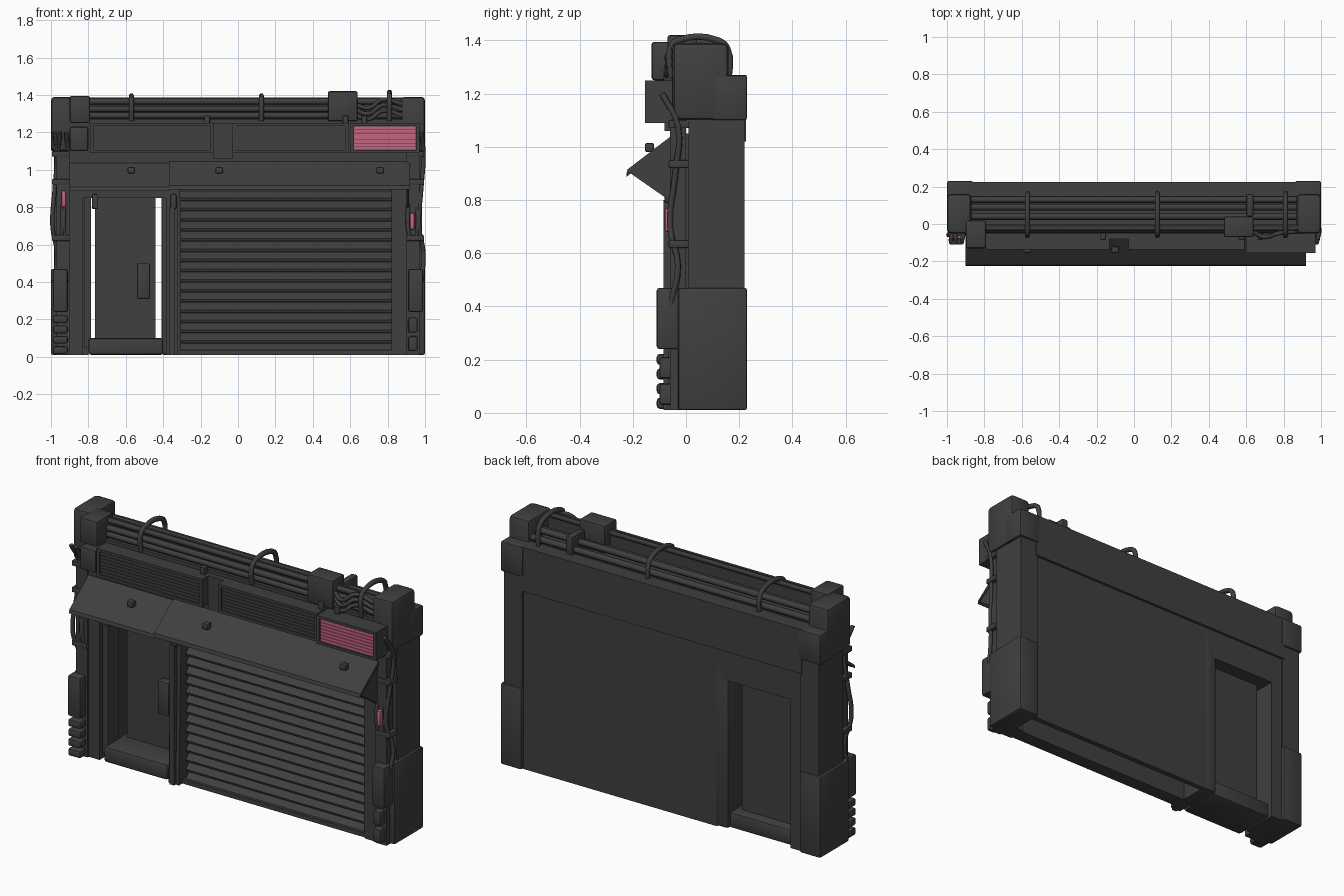
import bpy
import math

default = bpy.data.objects.get("Cube")
if default:
    bpy.data.objects.remove(default, do_unlink=True)


def material(name, colour):
    mat = bpy.data.materials.new(name)
    mat.use_nodes = True
    mat.diffuse_color = colour
    mat.node_tree.nodes["Principled BSDF"].inputs["Base Color"].default_value = colour
    return mat


DARK = material("charcoal metal", (.05, .05, .05, 1))
PINK = material("pink panel", (.56, .13, .22, 1))

# Shared depths of the facade
FRONT, BACK, SKIN = -.05, .21, .02


def finish(obj, mat, bevel=0):
    obj.data.materials.append(mat)
    if bevel:
        mod = obj.modifiers.new("soft edges", "BEVEL")
        mod.width = bevel
        mod.segments = 2
        bpy.context.view_layer.objects.active = obj
        bpy.ops.object.modifier_apply(modifier=mod.name)
    bpy.ops.object.select_all(action="DESELECT")
    obj.select_set(True)
    bpy.context.view_layer.objects.active = obj
    bpy.ops.object.shade_smooth_by_angle(angle=math.radians(35))
    return obj


def box(name, x, y, z, mat=DARK, bevel=0):
    """Box from (low, high) ranges on each axis."""
    corners = [(a, b, c) for a in x for b in y for c in z]
    faces = [(0, 1, 3, 2), (4, 6, 7, 5), (0, 4, 5, 1),
             (2, 3, 7, 6), (0, 2, 6, 4), (1, 5, 7, 3)]
    mesh = bpy.data.meshes.new(name)
    mesh.from_pydata(corners, [], faces)
    obj = bpy.data.objects.new(name, mesh)
    bpy.context.collection.objects.link(obj)
    return finish(obj, mat, bevel)


def extrude_x(name, x, profile, mat=DARK):
    """Prism along x from a closed (y, z) profile."""
    count = len(profile)
    verts = [(side, y, z) for side in x for y, z in profile]
    faces = [tuple(range(count))[::-1], tuple(range(count, count + count))]
    for i in range(count):
        j = (i + 1) % count
        faces.append((i, j, j + count, i + count))
    mesh = bpy.data.meshes.new(name)
    mesh.from_pydata(verts, [], faces)
    obj = bpy.data.objects.new(name, mesh)
    bpy.context.collection.objects.link(obj)
    return finish(obj, mat)


def tube(name, points, radius, mat=DARK):
    curve = bpy.data.curves.new(name, "CURVE")
    curve.dimensions = "3D"
    curve.bevel_depth = radius
    curve.bevel_resolution = 1
    curve.resolution_u = 4
    curve.use_fill_caps = True
    spline = curve.splines.new("BEZIER")
    spline.bezier_points.add(len(points) - 1)
    for point, co in zip(spline.bezier_points, points):
        point.co = co
        point.handle_left_type = point.handle_right_type = "AUTO"
    curve.materials.append(mat)
    obj = bpy.data.objects.new(name, curve)
    bpy.context.collection.objects.link(obj)
    return obj


def span(side, near, far):
    """Range on x, mirrored to the chosen side."""
    return tuple(sorted((side * near, side * far)))


# Corner towers: foot, shaft, rear block and cap, one on each side
for side, label in ((-1, "right"), (1, "left")):
    box(label + "_tower_foot", span(side, .87, 1), (-.03, .23), (.01, .47), bevel=.01)
    box(label + "_tower_shaft", span(side, .87, .985), (.01, .22), (.4, 1.15))
    box(label + "_tower_rear_block", span(side, .86, 1), (.1, .23), (1.1, 1.27), bevel=.01)
    box(label + "_tower_cap", span(side, .87, 1), (FRONT, .16), (1.1, 1.39), bevel=.02)
    box(label + "_front_pilaster", span(side, .83, .9), (FRONT, .05), (.01, 1.05))
    box(label + "_meter_box", span(side, .91, .99), (-.11, -.02), (.24, .47), bevel=.01)
    box(label + "_tower_strip", span(side, .9, .97), (-.06, 0), (.01, 1.1))

    # Cables down the tower with clamps and a pink fuse
    for i in range(3):
        x = side * (.92 + i * .03)
        bend = .012 * (-1) ** i
        tube(label + "_cable", [(x, -.09, 1.2), (x + bend, -.03, 1.08), (x, -.04, .9),
                                (x - bend, -.06, .7), (x + bend, -.03, .55), (x, -.06, .4)], .012)
    for z in (.62, .92, 1.07):
        box(label + "_cable_clamp", span(side, .9, .995), (-.065, .01), (z, z + .03), bevel=.005)
    z = .8 if side < 0 else .68
    box(label + "_pink_fuse", span(side, .92, .945), (-.08, -.05), (z, z + .09), PINK, .01)

# Ribbed insulator below the meter box, and a small switch on the other tower
for i in range(4):
    z = .015 + i * .055
    box("insulator_rib", (-.99, -.91), (-.11, -.03), (z, z + .042), bevel=.012)
for z in (.03, .13):
    box("small_switch", (.91, .96), (-.1, -.03), (z, z + .08), bevel=.01)

# Rear wall with the doorway
box("rear_panel", (-.34, .88), (.18, BACK), (.01, 1.05))
box("rear_beam", (-.88, .88), (.14, .225), (1.02, 1.27))
box("rear_door_lintel", (-.88, -.33), (.1, BACK), (.85, 1.03))
box("rear_door_jamb", (-.88, -.8), (0, BACK), (.01, .9))
box("rear_door_post", (-.41, -.32), (0, BACK), (.01, 1.02), bevel=.015)

# Doorway, leaf, threshold and handle
box("front_door_lintel", (-.84, -.31), (FRONT, .12), (.85, 1.03))
box("door_leaf", (-.765, -.44), (.1, .13), (.1, .86))
box("door_handle_plate", (-.54, -.47), (.05, .1), (.31, .5), bevel=.008)
box("door_threshold", (-.8, -.4), (-.06, .19), (.01, .1), bevel=.015)
box("door_frame_upright", (-.82, -.785), (-.04, .06), (.05, .86))
extrude_x("door_divider", (-.385, -.32), [(-.07, .01), (.05, .01), (.05, .9), (-.05, .9)])
box("divider_groove_cover", (-.37, -.34), (-.085, -.06), (.01, .8))
for x in (-.78, -.36):
    box("door_bracket", (x, x + .03), (-.08, -.03), (.79, .87), bevel=.006)

# Roller shutter of sloping slats
slats = 16
pitch = .87 / slats
box("shutter_backing", (-.33, .85), (.02, .04), (.02, 1.02))
for i in range(slats):
    z = .02 + i * pitch
    extrude_x("shutter_slat", (-.31, .825),
              [(.025, z), (-.02, z), (-.025, z + pitch / 4), (.005, z + pitch * .8), (.025, z + pitch)])
box("shutter_foot_rail", (-.32, .86), (-.04, .04), (.01, .035))
box("shutter_guide", (.82, .86), (-.045, .04), (.02, .92))

# Fascia above the openings and the flat roof
box("fascia", (-.9, .9), (FRONT, 0), (.92, 1.27))
box("roof_deck", (-.88, .88), (FRONT, .16), (1.22, 1.265))

# Awning in two lengths with brackets below and fixings on top
for name, low, high, lift in (("short", -.9, -.37, -.008), ("long", -.37, .92, 0)):
    extrude_x(name + "_awning", (low, high),
              [(-.05, 1.045 + lift), (-.22, .915 + lift), (-.225, .895 + lift), (-.05, 1.02 + lift)])
extrude_x("awning_side_plate", (.9, .915), [(-.05, 1.03), (-.215, .905), (-.05, .79)])
for x in (-.59, -.12, .74):
    box("awning_fixing", (x, x + .04), (-.155, -.12), (.98, 1.015), bevel=.008)

# Louvred sign boxes: housing, rim and horizontal slats
signs = (("long", -.79, -.13, -.12, DARK), ("middle", -.03, .59, -.12, DARK),
         ("pink", .6, .97, -.14, PINK))
for name, low, high, face, mat in signs:
    box(name + "_sign_housing", (low, high), (face, FRONT), (1.09, 1.25))
    for z in (1.09, 1.235):
        box(name + "_sign_rim", (low, high), (face - .015, face), (z, z + .015))
    for x in (low, high - .018):
        box(name + "_sign_rim", (x, x + .018), (face - .015, face), (1.09, 1.25))
    for i in range(7):
        z = 1.107 + i * .018
        box(name + "_sign_slat", (low + SKIN, high - SKIN), (face - .008, face), (z, z + .0155), mat)
box("sign_connector", (-.13, -.03), (-.08, FRONT), (1.06, 1.25))

# Pipe rack along the roof, held by straps
for y, z in ((-.03, 1.29), (-.03, 1.325), (-.02, 1.365), (.04, 1.3), (.09, 1.32), (.13, 1.29)):
    tube("roof_pipe", [(-.9, y, z), (.9, y, z)], .018)
box("rack_front_sheet", (-.88, .88), (-.025, -.01), (1.25, 1.385))
for x in (-.57, .125, .81):
    top = 1.4 if x > .5 else 1.38
    tube("rack_strap", [(x, -.055, 1.26), (x, -.055, top - .02), (x, -.03, top),
                        (x, .12, top), (x, .155, top - .03), (x, .16, 1.24)], .014)

# Roof boxes and the loose cable loops beside them
box("roof_control_box", (.48, .64), (-.07, .04), (1.26, 1.42), bevel=.01)
box("roof_rear_box", (.6, .64), (.04, .16), (1.26, 1.37), bevel=.01)
box("corner_junction_box", (-.9, -.79), (-.13, .02), (1.25, 1.395), bevel=.012)
box("corner_lower_box", (-.9, -.8), (-.13, FRONT), (1.1, 1.23), bevel=.012)
for i in range(3):
    z = 1.29 + i * .03
    tube("roof_cable", [(.63, -.04, z), (.7, -.07, z - .02), (.77, -.05, z + .025), (.88, -.04, z)], .012)
for x in (-.18, .56, .66):
    box("sign_hanger", (x, x + .03), (-.085, FRONT), (1.24, 1.29), bevel=.006)
